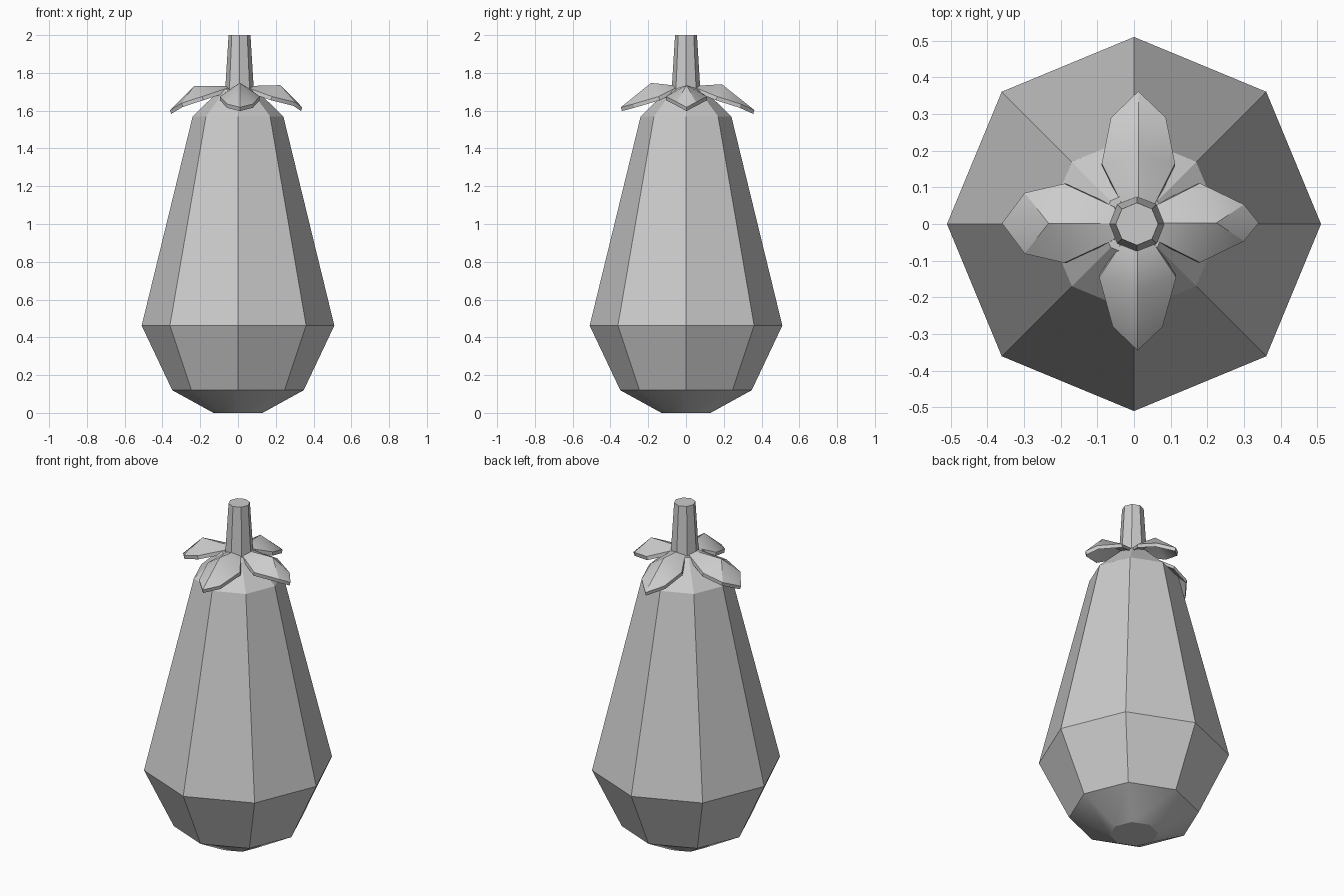
import bpy, bmesh
from math import cos, sin, pi, radians
from mathutils import Matrix

if "Cube" in bpy.data.objects:
    bpy.data.objects.remove(bpy.data.objects["Cube"])


def finish(bm, name, angle=25):
    bmesh.ops.recalc_face_normals(bm, faces=bm.faces)
    me = bpy.data.meshes.new(name)
    bm.to_mesh(me)
    bm.free()
    ob = bpy.data.objects.new(name, me)
    bpy.context.collection.objects.link(ob)
    bpy.ops.object.select_all(action='DESELECT')
    ob.select_set(True)
    bpy.context.view_layer.objects.active = ob
    bpy.ops.object.shade_smooth_by_angle(angle=radians(angle))
    return ob


def lathe(name, profile, sides=8, cx=0.0, cy=0.0):
    """Closed faceted turning from (radius, z) points."""
    bm = bmesh.new()
    rings = [[bm.verts.new((cx + r * cos(2 * pi * i / sides),
                            cy + r * sin(2 * pi * i / sides), z))
              for i in range(sides)] for r, z in profile]
    for a, b in zip(rings, rings[1:]):
        for i in range(sides):
            j = (i + 1) % sides
            bm.faces.new((a[i], a[j], b[j], b[i]))
    bm.faces.new(rings[0][::-1])
    bm.faces.new(rings[-1])
    return finish(bm, name)


def leaf(name, angle, shift, side, far, mid, tip):
    """Folded leaf pointing along +x, then turned about z.
    side/far: (x, half width, z); mid/tip: (x, z)."""
    bm = bmesh.new()
    base = bm.verts.new((0.03, 0, 1.73))
    m = bm.verts.new((mid[0], 0, mid[1]))
    t = bm.verts.new((tip[0], 0, tip[1]))
    for s in (1, -1):
        b, e, f = [bm.verts.new((x, s * w, z))
                   for x, w, z in ((0.055, 0.045, 1.72), side, far)]
        for tri in ((base, m, b), (b, m, e), (e, m, f), (f, m, t)):
            bm.faces.new(tri if s < 0 else tri[::-1])
    # thickness: a lowered copy joined along the border
    ret = bmesh.ops.extrude_face_region(bm, geom=bm.faces[:], use_keep_orig=True)
    lower = [g for g in ret['geom'] if isinstance(g, bmesh.types.BMVert)]
    bmesh.ops.translate(bm, verts=lower, vec=(-0.006, 0, -0.02))
    bm.transform(Matrix.Translation((shift[0], shift[1], 0))
                 @ Matrix.Rotation(radians(angle), 4, 'Z'))
    return finish(bm, name)


# Fruit body
lathe("body", [(0.13, 0), (0.348, 0.12), (0.51, 0.462), (0.24, 1.57), (0.09, 1.715)])

# Stem
lathe("stem", [(0.077, 1.69), (0.058, 2.0)], cx=0.008)

# Four drooping leaves
leaf("leaf_right", 0, (0, 0.003), (0.18, 0.108, 1.675), (0.30, 0.05, 1.645),
     (0.225, 1.735), (0.34, 1.618))
leaf("leaf_back", 90, (0.012, 0), (0.165, 0.10, 1.675), (0.29, 0.075, 1.635),
     (0.19, 1.74), (0.362, 1.603))
leaf("leaf_left", 180, (0, 0.002), (0.19, 0.108, 1.675), (0.298, 0.083, 1.64),
     (0.233, 1.73), (0.36, 1.603))
leaf("leaf_front", 270, (0.01, 0), (0.145, 0.105, 1.675), (0.28, 0.068, 1.635),
     (0.185, 1.747), (0.345, 1.618))
